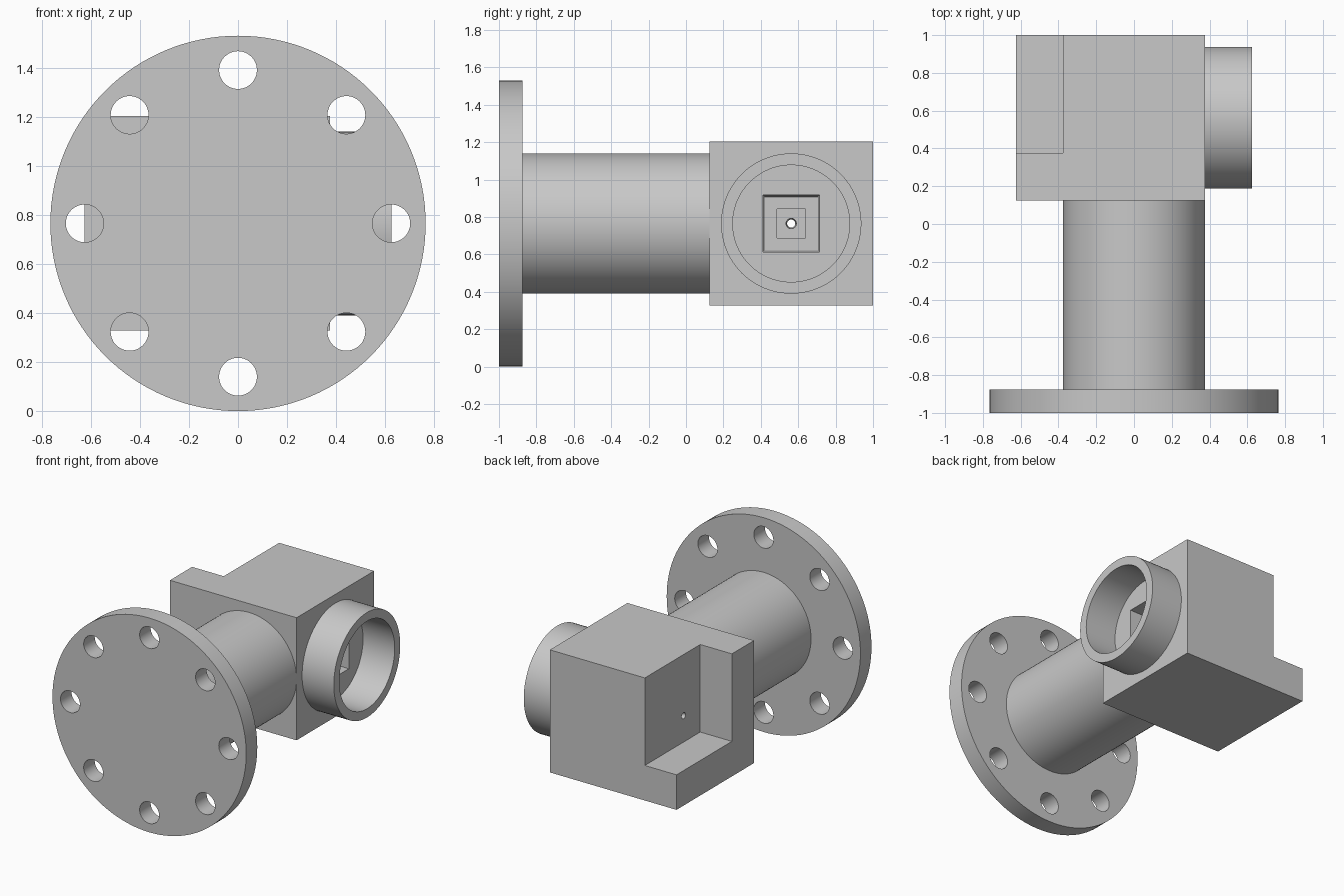
import bpy
import bmesh
import math
from mathutils import Matrix, Vector

if "Cube" in bpy.data.objects:
    bpy.data.objects.remove(bpy.data.objects["Cube"])

# One plain grey for the whole casting
grey = bpy.data.materials.new("light_grey")
grey.use_nodes = True
grey.diffuse_color = (0.58, 0.58, 0.58, 1)
grey.node_tree.nodes["Principled BSDF"].inputs["Base Color"].default_value = grey.diffuse_color

MID = 0.765            # height of both axes
BORE_Y = 0.5625        # depth position of the side collar
X, Y = Vector((1, 0, 0)), Vector((0, 1, 0))


def finish(name, bm):
    mesh = bpy.data.meshes.new(name)
    bmesh.ops.recalc_face_normals(bm, faces=bm.faces)
    bm.to_mesh(mesh)
    bm.free()
    mesh.materials.append(grey)
    ob = bpy.data.objects.new(name, mesh)
    bpy.context.collection.objects.link(ob)
    return ob


def box(name, low, high):
    low, high = Vector(low), Vector(high)
    bm = bmesh.new()
    place = Matrix.Translation((low + high) / 2) @ Matrix.Diagonal((high - low).to_4d())
    place[3][3] = 1
    bmesh.ops.create_cube(bm, size=1, matrix=place)
    return finish(name, bm)


def rod(name, start, axis, length, r1, r2=None, sides=96):
    """Round bar or, with four sides, a square bar of half width r1."""
    r2 = r1 if r2 is None else r2
    grow = math.sqrt(2) if sides == 4 else 1
    spin = Matrix.Rotation(math.pi / 4 if sides == 4 else 0, 4, 'Z')
    turn = axis.to_track_quat('Z', 'Y').to_matrix().to_4x4()
    bm = bmesh.new()
    bmesh.ops.create_cone(
        bm, cap_ends=True, segments=sides, radius1=r1 * grow, radius2=r2 * grow, depth=length,
        matrix=Matrix.Translation(Vector(start) + axis * length / 2) @ turn @ spin)
    return finish(name, bm)


def cut(ob, cutters):
    bpy.context.view_layer.objects.active = ob
    for cutter in cutters:
        mod = ob.modifiers.new("cut", 'BOOLEAN')
        mod.operation = 'DIFFERENCE'
        mod.solver = 'EXACT'
        mod.object = cutter
        bpy.ops.object.modifier_apply(modifier=mod.name)
        bpy.data.objects.remove(cutter)


# Flange with its ring of bolt holes
flange = rod("flange", (0, -1, MID), Y, 0.125, 0.765, sides=128)
bolts = []
for i in range(8):
    a = i * math.pi / 4
    spot = (0.625 * math.cos(a), -1.1, MID + 0.625 * math.sin(a))
    bolts.append(rod("bolt_cutter", spot, Y, 0.4, 0.077, sides=48))
cut(flange, bolts)

# Neck between flange and block
neck = rod("neck", (0, -0.875, MID), Y, 1.0, 0.375)

# Block with the corner notch, stepped square pocket and pin hole
block = box("block", (-0.625, 0.125, 0.3275), (0.375, 1, 1.2025))
cut(block, [
    box("notch_cutter", (-0.8, 0.375, 0.5775), (-0.375, 1.2, 1.4)),
    rod("pocket_cutter", (0, BORE_Y, MID), X, 0.376, 0.143, 0.152, sides=4),
    rod("inner_pocket_cutter", (-0.25, BORE_Y, MID), X, 0.3, 0.077, sides=4),
    rod("pin_hole_cutter", (-0.45, BORE_Y, MID), X, 0.25, 0.018, 0.03, sides=32),
])

# Open round collar on the side
collar = rod("collar", (0.375, BORE_Y, MID), X, 0.25, 0.375)
cut(collar, [rod("collar_cutter", (0.3, BORE_Y, MID), X, 0.4, 0.3125)])

# Smooth round walls, keep the machined edges crisp
for ob in (flange, neck, block, collar):
    bpy.ops.object.select_all(action='DESELECT')
    ob.select_set(True)
    bpy.context.view_layer.objects.active = ob
    bpy.ops.object.shade_smooth_by_angle(angle=math.radians(30))
